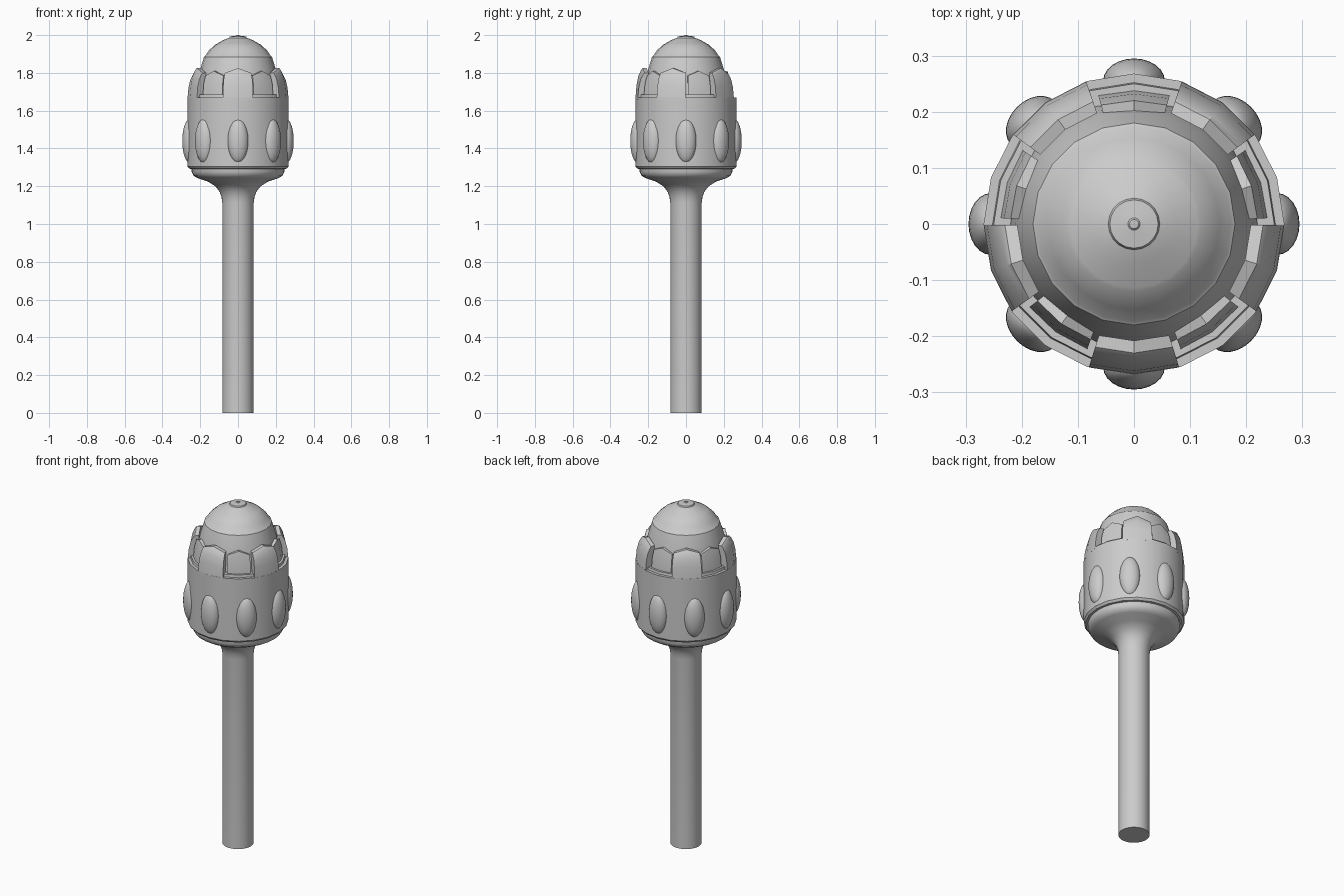
import bpy, bmesh
from math import sin, cos, pi, radians

if "Cube" in bpy.data.objects:
    bpy.data.objects.remove(bpy.data.objects["Cube"])


def finish(bm, name, angle=35):
    bmesh.ops.recalc_face_normals(bm, faces=bm.faces)
    me = bpy.data.meshes.new(name)
    bm.to_mesh(me)
    bm.free()
    ob = bpy.data.objects.new(name, me)
    bpy.context.collection.objects.link(ob)
    bpy.ops.object.select_all(action='DESELECT')
    ob.select_set(True)
    bpy.context.view_layer.objects.active = ob
    bpy.ops.object.shade_smooth_by_angle(angle=radians(angle))
    return ob


def lathe(name, profile, sides):
    """Revolve (radius, z) points around z and cap both ends."""
    bm = bmesh.new()
    rings = [[bm.verts.new((r * cos(2 * pi * i / sides), r * sin(2 * pi * i / sides), z))
              for i in range(sides)] for r, z in profile]
    for a, b in zip(rings, rings[1:]):
        for i in range(sides):
            j = (i + 1) % sides
            bm.faces.new((a[i], a[j], b[j], b[i]))
    bm.faces.new(rings[0][::-1])
    bm.faces.new(rings[-1])
    return finish(bm, name)


def pointed_plate(name, centre, half, outer, inner, z0, z_side, z_peak):
    """Curved wall plate with a pointed top; outer is (height fraction, radius)."""
    bm = bmesh.new()
    loops = []
    for offset, top in ((-half, z_side), (0, z_peak), (half, z_side)):
        a = radians(centre + offset)
        pts = [(r, z0 + f * (top - z0)) for f, r in outer]
        pts += [(inner[1], top), (inner[0], z0)]
        loops.append([bm.verts.new((r * cos(a), r * sin(a), z)) for r, z in pts])
    n = len(loops[0])
    for a, b in zip(loops, loops[1:]):
        for i in range(n):
            j = (i + 1) % n
            bm.faces.new((a[i], b[i], b[j], a[j]))
    bm.faces.new(loops[0])
    bm.faces.new(loops[-1][::-1])
    return finish(bm, name)


# Handle flaring out into the bottom of the head
lathe("handle", [(.083, 0), (.083, 1.11), (.087, 1.14), (.097, 1.17), (.12, 1.2),
                 (.16, 1.225), (.215, 1.243), (.235, 1.255), (.245, 1.275),
                 (.245, 1.30)], 32)

# Cup with a stepped upper ledge
lathe("cup", [(.235, 1.29), (.258, 1.293), (.268, 1.305), (.268, 1.67), (.252, 1.67),
              (.25, 1.685), (.22, 1.685)], 20)

# Stepped dome
lathe("dome", [(.222, 1.62), (.22, 1.69), (.212, 1.76), (.2, 1.82), (.18, 1.885),
               (.174, 1.889), (.153, 1.92), (.12, 1.95), (.114, 1.953), (.073, 1.976),
               (.046, 1.986), (.043, 1.993), (.011, 1.997), (.008, 2.0)], 20)

# Five thick battlements alternating with five recessed panels
for k in range(5):
    pointed_plate(f"battlement_{k + 1}", -90 + 72 * k, 17.5,
                  [(0, .268), (.45, .262), (.75, .252), (.94, .238), (1, .23)],
                  (.21, .208), 1.66, 1.80, 1.825)
    pointed_plate(f"recessed_panel_{k + 1}", -54 + 72 * k, 15.5,
                  [(0, .238), (.6, .232), (1, .22)],
                  (.2, .195), 1.68, 1.785, 1.81)

# Eight oval studs around the cup
for k in range(8):
    a = k * pi / 4
    bm = bmesh.new()
    bmesh.ops.create_uvsphere(bm, u_segments=24, v_segments=16, radius=1)
    ob = finish(bm, f"oval_stud_{k + 1}", 60)
    ob.scale = (.04, .055, .116)
    ob.rotation_euler = (0, 0, a)
    ob.location = (.255 * cos(a), .255 * sin(a), 1.44)
